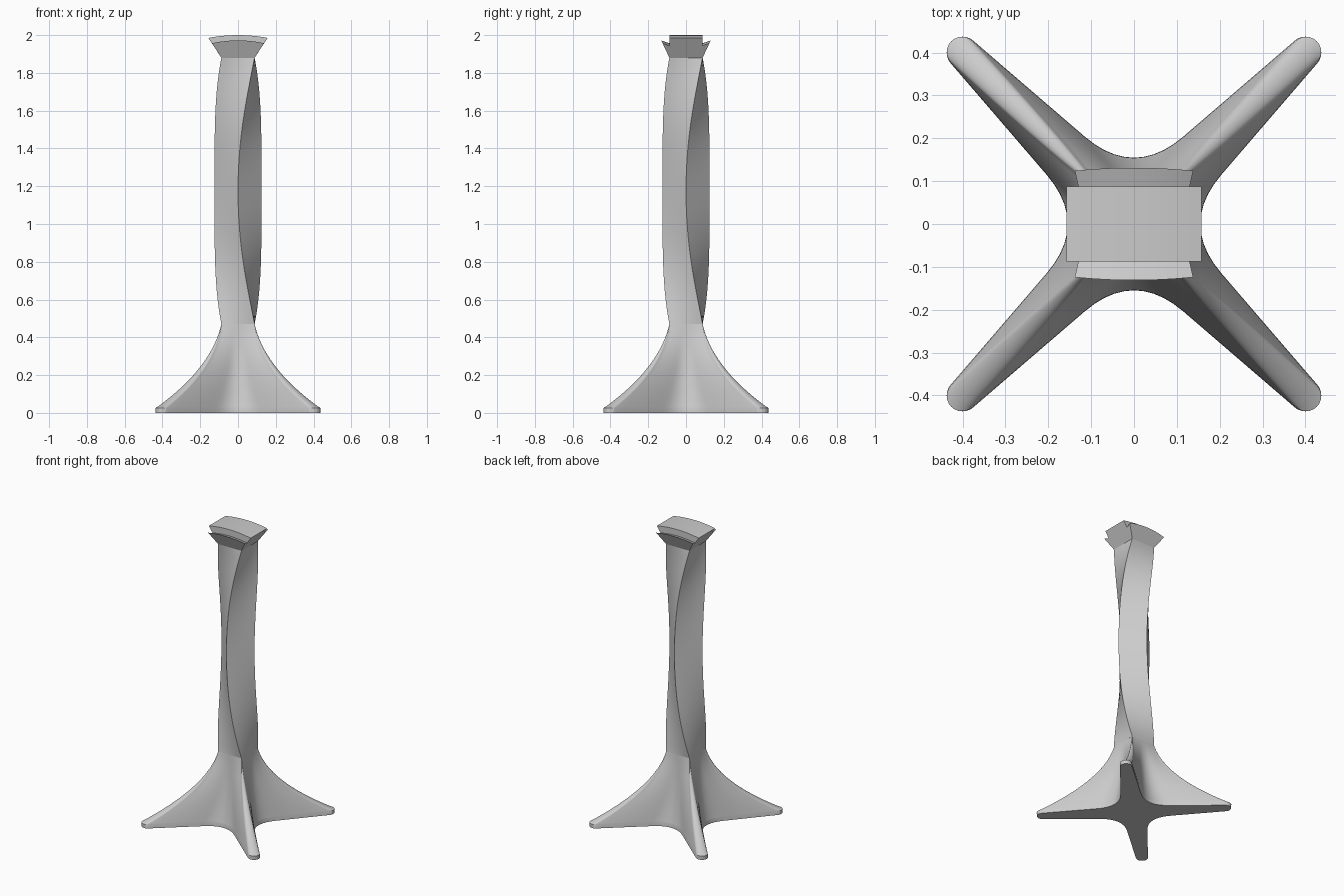
import bpy, bmesh, math
from mathutils import Vector

cube = bpy.data.objects.get("Cube")
if cube:
    bpy.data.objects.remove(cube, do_unlink=True)

grey = bpy.data.materials.new("light grey")
grey.use_nodes = True
grey.diffuse_color = (0.6, 0.6, 0.6, 1)
grey.node_tree.nodes["Principled BSDF"].inputs["Base Color"].default_value = (0.6, 0.6, 0.6, 1)

HALF = 0.088      # half side of the square column
BASE_TOP = 0.47
NECK = 1.88
TOP = 2.0


def loft(name, rings, cap_start=True, cap_end=True, angle=35):
    """Skin closed rings of equal length into one object."""
    bm = bmesh.new()
    rows = [[bm.verts.new(p) for p in ring] for ring in rings]
    n = len(rows[0])
    for low, high in zip(rows, rows[1:]):
        for i in range(n):
            j = (i + 1) % n
            bm.faces.new((low[i], low[j], high[j], high[i]))
    if cap_start:
        bm.faces.new(rows[0][::-1])
    if cap_end:
        bm.faces.new(rows[-1])
    bmesh.ops.remove_doubles(bm, verts=bm.verts, dist=0.00001)
    bmesh.ops.recalc_face_normals(bm, faces=bm.faces)
    mesh = bpy.data.meshes.new(name)
    bm.to_mesh(mesh)
    bm.free()
    mesh.materials.append(grey)
    obj = bpy.data.objects.new(name, mesh)
    bpy.context.collection.objects.link(obj)
    bpy.ops.object.select_all(action='DESELECT')
    obj.select_set(True)
    bpy.context.view_layer.objects.active = obj
    bpy.ops.object.shade_smooth_by_angle(angle=math.radians(angle))
    return obj


def bezier(a, b, c, t):
    return a * (1 - t) ** 2 + b * 2 * t * (1 - t) + c * t * t


def star_ring(reach, z):
    """Four-armed outline with rounded tips and filleted valleys."""
    k = 1 - z / BASE_TOP
    r = 0.037 * k + 0.0005
    a = reach - r
    s = r * math.sqrt(0.5)
    end = Vector((a + s, a - s))
    corner = Vector((HALF + 0.017 * k, 0))
    start = corner.lerp(end, 0.31)
    mirrored = Vector((start.x, -start.y))
    quarter = [bezier(mirrored, corner, start, i / 10) for i in range(11)]
    quarter += [start.lerp(end, i / 6) for i in range(1, 6)]
    for i in range(13):
        ang = math.radians(-45 + 15 * i)
        quarter.append(Vector((a + r * math.cos(ang), a + r * math.sin(ang))))
    # side of the arm leading into the next valley
    quarter += [Vector((p.y, p.x)) for p in
                (end.lerp(start, i / 6) for i in range(1, 6))]
    ring = []
    for q in range(4):
        ca, sa = round(math.cos(q * math.pi / 2)), round(math.sin(q * math.pi / 2))
        ring += [(p.x * ca - p.y * sa, p.x * sa + p.y * ca, z) for p in quarter]
    return ring


# Flared four-legged base
foot, bend, neck = Vector((0.425, 0.033)), Vector((0.14, 0.24)), Vector((HALF, BASE_TOP))
rings = [star_ring(0.437, 0), star_ring(0.437, 0.026)]
for i in range(25):
    p = bezier(foot, bend, neck, i / 24)
    rings.append(star_ring(p.x, p.y))
loft("flared_base", rings, cap_end=False)


# Column that twists an eighth turn and back again
def square_ring(z):
    t = 2 * (z - BASE_TOP) / (NECK - BASE_TOP) - 1
    turn = -math.pi / 4 * (1 - t * t)
    ca, sa = math.cos(turn), math.sin(turn)
    ring = []
    corners = [(1, -1), (1, 1), (-1, 1), (-1, -1)]
    for (x0, y0), (x1, y1) in zip(corners, corners[1:] + corners[:1]):
        for i in range(6):
            x = HALF * (x0 + (x1 - x0) * i / 6)
            y = HALF * (y0 + (y1 - y0) * i / 6)
            ring.append((x * ca - y * sa, x * sa + y * ca, z))
    return ring


loft("twisted_column",
     [square_ring(BASE_TOP + (NECK - BASE_TOP) * i / 48) for i in range(49)],
     cap_start=False)

# Flared head: a block with an arched top, lofted across x
steps = [i / 8 - 1 for i in range(17)]


def arch(u, low, rise):
    return low + rise * (1 - u * u)


block = []
for u in steps:
    z = arch(u, 1.985, 0.015)
    block.append([(HALF * u, -HALF, NECK), (HALF * u, HALF, NECK),
                  (0.157 * u, HALF, z), (0.157 * u, -HALF, z)])
loft("head_block", block)

# Angled lips on the front and back of the head
for name, side in (("front_lip", -1), ("back_lip", 1)):
    lip = []
    for u in steps:
        z = arch(u, 1.957, 0.015)
        lip.append([(HALF * u, side * HALF, NECK),
                    (0.138 * u, side * (HALF + 0.47 * (z - NECK)), z),
                    (0.13 * u, side * HALF, arch(u, 1.944, 0.013))])
    loft(name, lip)
